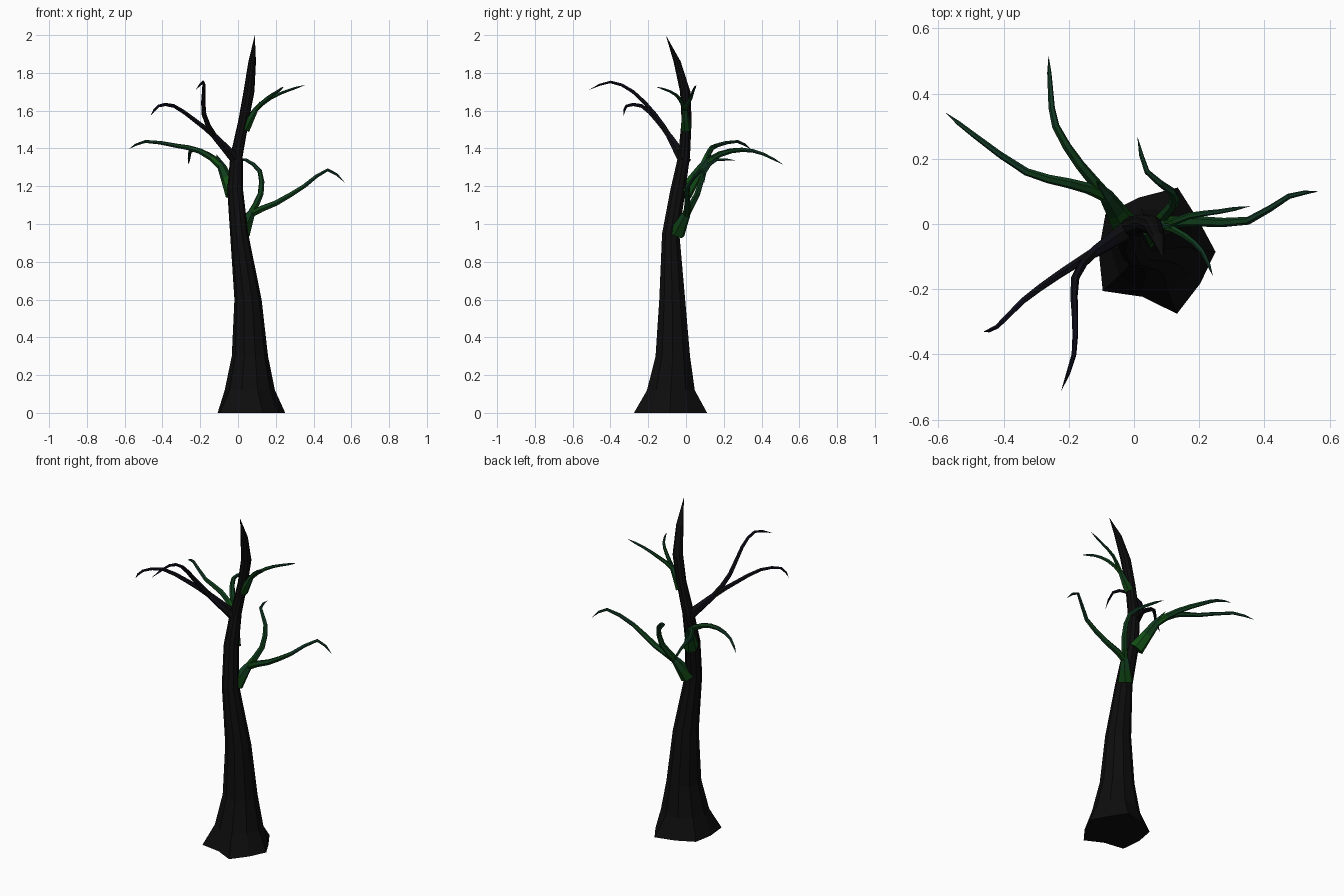
import bpy, bmesh, math
from mathutils import Vector

if "Cube" in bpy.data.objects:
    bpy.data.objects.remove(bpy.data.objects["Cube"])


def material(name, rgb):
    m = bpy.data.materials.new(name)
    m.diffuse_color = (*rgb, 1)
    m.use_nodes = True
    m.node_tree.nodes["Principled BSDF"].inputs["Base Color"].default_value = m.diffuse_color
    return m


def finish(name, bm, mats):
    bmesh.ops.recalc_face_normals(bm, faces=bm.faces)
    me = bpy.data.meshes.new(name)
    bm.to_mesh(me)
    bm.free()
    for m in mats:
        me.materials.append(m)
    ob = bpy.data.objects.new(name, me)
    bpy.context.collection.objects.link(ob)


def skin(bm, rings, tip, slots):
    """Bridge rings of points, cap the start, and close the end on a tip."""
    n = len(rings[0])
    vs = [[bm.verts.new(p) for p in r] for r in rings]
    vs.append([bm.verts.new(tip)] * n)
    bm.faces.new(vs[0])
    for a, b, slot in zip(vs, vs[1:], slots):
        for i in range(n):
            j = (i + 1) % n
            quad = (a[i], a[j], b[j], b[i]) if b[i] != b[j] else (a[i], a[j], b[i])
            bm.faces.new(quad).material_index = slot


def spline(pts, steps=2):
    """Smooth curve through a few points."""
    p = [Vector(q) for q in pts]
    p = [2 * p[0] - p[1]] + p + [2 * p[-1] - p[-2]]
    out = []
    for a, b, c, d in zip(p, p[1:], p[2:], p[3:]):
        for s in range(steps):
            t = s / steps
            out.append((2 * b + (c - a) * t + (2 * a - 5 * b + 4 * c - d) * t ** 2
                        + (3 * b - a - 3 * c + d) * t ** 3) / 2)
    return out + [p[-2]]


def limb(bm, pts, r0, r1, sides=6):
    """Tapered tube along a path, ending in a point, tinted towards its tip."""
    last = len(pts) - 1
    side, rings, slots = None, [], []
    for i, p in enumerate(pts[:-1]):
        d = (pts[i + 1] - pts[max(i - 1, 0)]).normalized()
        side = side or d.orthogonal()
        side = (side - d * side.dot(d)).normalized()
        up = d.cross(side)
        t = i / last
        r = r0 + (r1 - r0) * t ** 0.8
        rings.append([p + r * (math.cos(a) * side + math.sin(a) * up)
                      for a in (math.tau * k / sides for k in range(sides))])
        slots.append(min(2, int(t * 3.5)))
    skin(bm, rings, pts[-1], slots)


def branch(name, mats, r, base, fork, main, second):
    """Stout stem with two limbs that run through it and part at the fork."""
    bm = bmesh.new()
    base, fork = Vector(base), Vector(fork)
    limb(bm, [base, base.lerp(fork, 0.55), fork, fork + (fork - base) * 0.5], r * 1.9, r * 0.7)
    for path in (main, second):
        limb(bm, spline([base, fork] + path), r * 1.1, 0.005)
    finish(name, bm, mats)


# Trunk: uneven ten-sided foot, then rings (z, centre x, centre y, radius) up to a spike
foot = [0.18, 0.16, 0.207, 0.175, 0.195, 0.178, 0.205, 0.145, 0.2, 0.165]
levels = [(0, 0.07, -0.085, 1), (0.12, 0.0625, -0.08, 0.133), (0.3, 0.063, -0.07, 0.096),
          (0.6, 0.053, -0.073, 0.072), (0.95, 0.006, -0.081, 0.048),
          (1.18, -0.015, -0.043, 0.042), (1.36, -0.008, -0.01, 0.033),
          (1.55, 0.03, 0.003, 0.028), (1.7, 0.058, -0.004, 0.029), (1.86, 0.075, -0.047, 0.02)]
rings = [[Vector((cx + rad * math.cos(math.tau * i / 10) * (foot[i] if z == 0 else 1),
                  cy + rad * math.sin(math.tau * i / 10) * (foot[i] if z == 0 else 1), z))
          for i in range(10)] for z, cx, cy, rad in levels]
bm = bmesh.new()
skin(bm, rings, (0.089, -0.107, 2), [0] * 10)
finish("trunk", bm, [material("bark", (0.004, 0.004, 0.004))])

# Branch tints: base, middle, tip
leaf = [material("green_base", (0.004, 0.045, 0.005)),
        material("green_mid", (0.005, 0.045, 0.011)),
        material("green_tip", (0.006, 0.04, 0.019))]
bright = [material("bright_base", (0.006, 0.075, 0.007))] + leaf[1:]
navy = [material("navy_base", (0.004, 0.004, 0.005)),
        material("navy_mid", (0.004, 0.004, 0.008)),
        material("navy_tip", (0.004, 0.004, 0.012))]

branch("lower_right_branch", leaf, 0.024, (0.02, -0.05, 0.95), (0.065, 0, 1.05),
       [(0.2, 0.008, 1.11), (0.35, 0.01, 1.2), (0.475, 0.085, 1.287), (0.567, 0.1, 1.217)],
       [(0.12, 0.06, 1.16), (0.115, 0.1, 1.28), (0.04, 0.16, 1.34), (0.01, 0.27, 1.335)])
branch("middle_left_branch", bright, 0.023, (-0.025, -0.01, 1.16), (-0.085, 0.085, 1.3),
       [(-0.2, 0.125, 1.385), (-0.33, 0.16, 1.415), (-0.49, 0.272, 1.437), (-0.578, 0.342, 1.397)],
       [(-0.165, 0.18, 1.37), (-0.24, 0.3, 1.393), (-0.256, 0.41, 1.37), (-0.262, 0.517, 1.313)])
branch("upper_left_branch", navy, 0.018, (0, -0.005, 1.33), (-0.12, -0.085, 1.46),
       [(-0.23, -0.155, 1.55), (-0.34, -0.235, 1.625), (-0.42, -0.315, 1.625), (-0.463, -0.33, 1.573)],
       [(-0.18, -0.165, 1.58), (-0.181, -0.28, 1.7), (-0.184, -0.4, 1.752), (-0.224, -0.514, 1.71)])
branch("upper_right_branch", leaf, 0.015, (0.035, 0, 1.5), (0.09, -0.005, 1.6),
       [(0.17, 0.025, 1.665), (0.26, 0.038, 1.705), (0.358, 0.055, 1.737)],
       [(0.155, -0.035, 1.665), (0.21, -0.085, 1.702), (0.242, -0.16, 1.727)])
